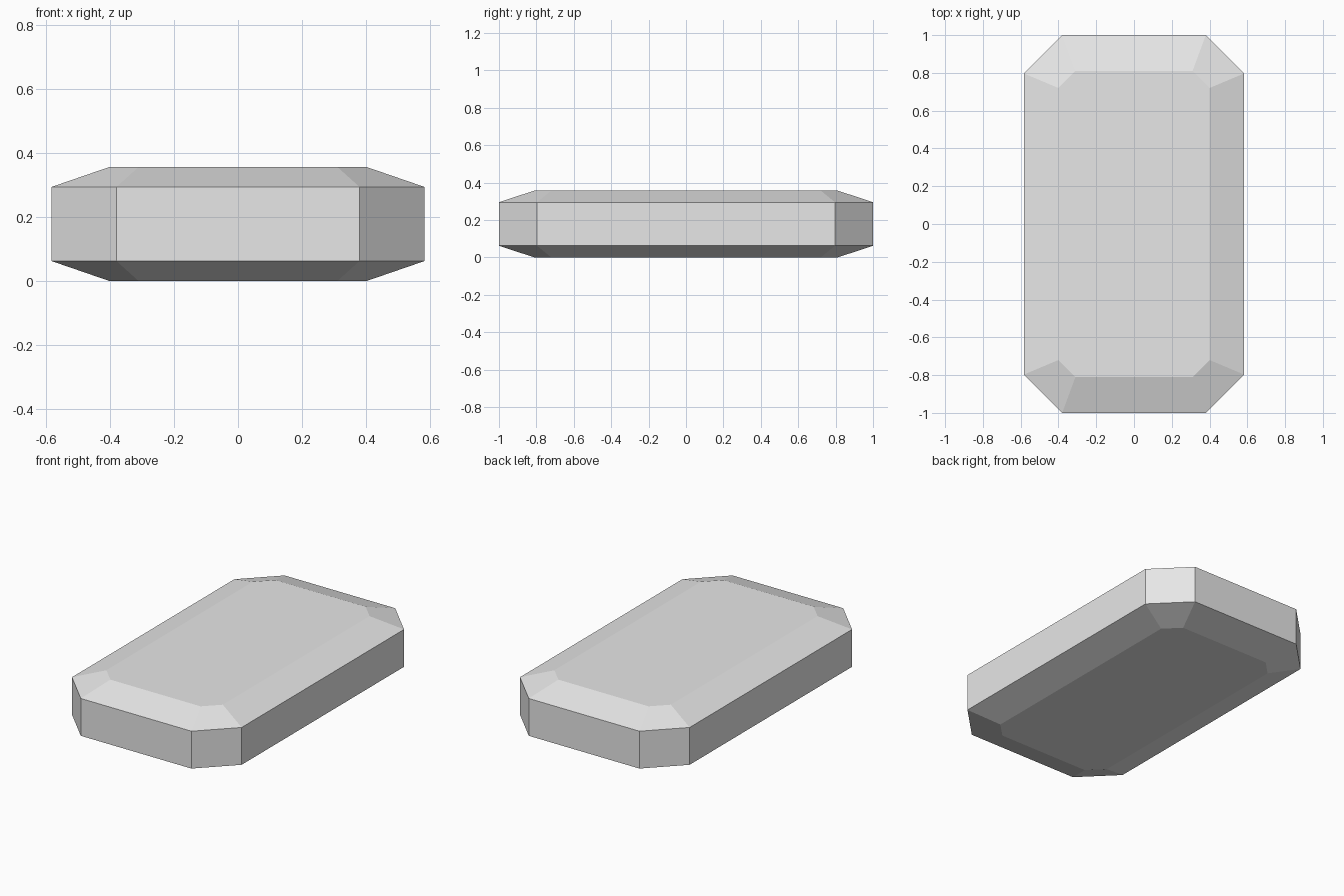
import bpy
import bmesh

cube = bpy.data.objects.get("Cube")
if cube:
    bpy.data.objects.remove(cube, do_unlink=True)

# Single plain grey
grey = bpy.data.materials.new("light grey")
grey.use_nodes = True
colour = (0.8, 0.8, 0.8, 1)
grey.diffuse_color = colour
grey.node_tree.nodes["Principled BSDF"].inputs["Base Color"].default_value = colour


def octagon(bm, half_x, half_y, cut_x, cut_y, z):
    """Ring of a rectangle with its four corners cut off."""
    quarter = [(half_x, half_y - cut_y), (half_x - cut_x, half_y)]
    ring = []
    for sx, sy in ((1, 1), (-1, 1), (-1, -1), (1, -1)):
        corner = quarter if sx == sy else quarter[::-1]
        ring += [bm.verts.new((sx * x, sy * y, z)) for x, y in corner]
    return ring


# Slab: a straight wall between two shallow chamfers
bm = bmesh.new()
inner = (0.4, 0.81, 0.09, 0.09)
outer = (0.583, 1.0, 0.203, 0.203)
rings = [octagon(bm, *size, z) for size, z in
         ((inner, 0), (outer, 0.063), (outer, 0.295), (inner, 0.358))]

for low, high in zip(rings, rings[1:]):
    for i in range(len(low)):
        j = (i + 1) % len(low)
        bm.faces.new((low[i], low[j], high[j], high[i]))
bm.faces.new(rings[0][::-1])
bm.faces.new(rings[-1])
bmesh.ops.recalc_face_normals(bm, faces=bm.faces)

mesh = bpy.data.meshes.new("chamfered_slab")
bm.to_mesh(mesh)
bm.free()
mesh.materials.append(grey)
slab = bpy.data.objects.new("chamfered_slab", mesh)
bpy.context.collection.objects.link(slab)
